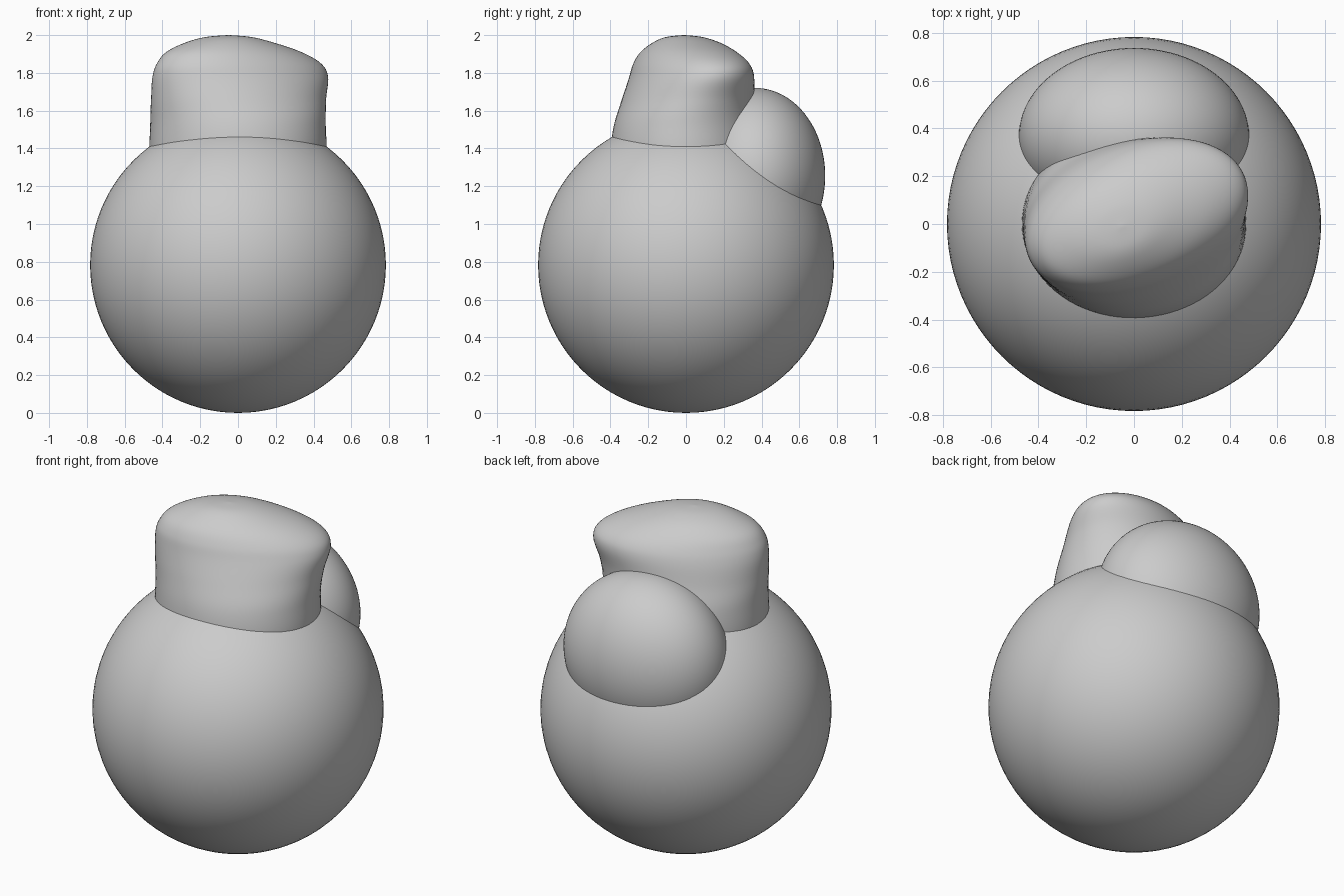
import bpy, bmesh
from math import cos, sin, pi, radians
from mathutils import Vector

if "Cube" in bpy.data.objects:
    bpy.data.objects.remove(bpy.data.objects["Cube"])


def ellipsoid(name, center, radii):
    bpy.ops.mesh.primitive_uv_sphere_add(segments=96, ring_count=48, location=center)
    ob = bpy.context.object
    ob.name = name
    ob.scale = radii
    bpy.ops.object.transform_apply(location=False, rotation=False, scale=True)
    bpy.ops.object.shade_smooth()
    return ob


def catmull(p0, p1, p2, p3, t):
    return [0.5 * (2 * b + (c - a) * t + (2 * a - 5 * b + 4 * c - d) * t * t
                   + (3 * b - a - 3 * c + d) * t ** 3)
            for a, b, c, d in zip(p0, p1, p2, p3)]


def loft(name, sections, sides=80, steps=6):
    # sections: z, centre x, centre y, half length, half width, turn in degrees
    rows = []
    last = len(sections) - 1
    for i in range(last):
        quad = [sections[min(max(i + k, 0), last)] for k in (-1, 0, 1, 2)]
        rows += [catmull(*quad, s / steps) for s in range(steps)]
    rows.append(sections[-1])
    bm = bmesh.new()
    rings = []
    for z, cx, cy, a, b, turn in rows:
        r = radians(turn)
        ring = []
        for j in range(sides):
            t = 2 * pi * j / sides
            u, v = a * cos(t), b * sin(t)
            ring.append(bm.verts.new((cx + u * cos(r) - v * sin(r),
                                      cy + u * sin(r) + v * cos(r), z)))
        rings.append(ring)
    for lo, hi in zip(rings, rings[1:]):
        for j in range(sides):
            k = (j + 1) % sides
            bm.faces.new((lo[j], lo[k], hi[k], hi[j]))
    bm.faces.new(rings[-1])
    bm.faces.new(rings[0][::-1])
    me = bpy.data.meshes.new(name)
    bm.to_mesh(me)
    bm.free()
    ob = bpy.data.objects.new(name, me)
    bpy.context.collection.objects.link(ob)
    for p in me.polygons:
        p.use_smooth = True
    return ob


# Large round body
ellipsoid("body", (0, 0, 0.783), (0.783, 0.783, 0.783))

# Rounded lump on the back
ellipsoid("back_lump", (0, 0.367, 1.255), (0.482, 0.37, 0.465))

# Soft cap whose top twists diagonally and bulges on the right
loft("top_cap", [
    (1.30, 0, 0, 0.470, 0.398, 0),
    (1.42, 0, 0, 0.469, 0.397, 0),
    (1.54, 0, 0.003, 0.465, 0.380, 5),
    (1.66, 0.003, 0.012, 0.470, 0.343, 14),
    (1.78, 0.012, 0.030, 0.482, 0.305, 20),
    (1.85, 0.005, 0.028, 0.455, 0.275, 22),
    (1.91, -0.022, 0.014, 0.375, 0.230, 22),
    (1.96, -0.045, 0.002, 0.245, 0.165, 22),
    (1.99, -0.050, -0.010, 0.125, 0.090, 22),
    (2.00, -0.050, -0.010, 0.005, 0.004, 22),
])
